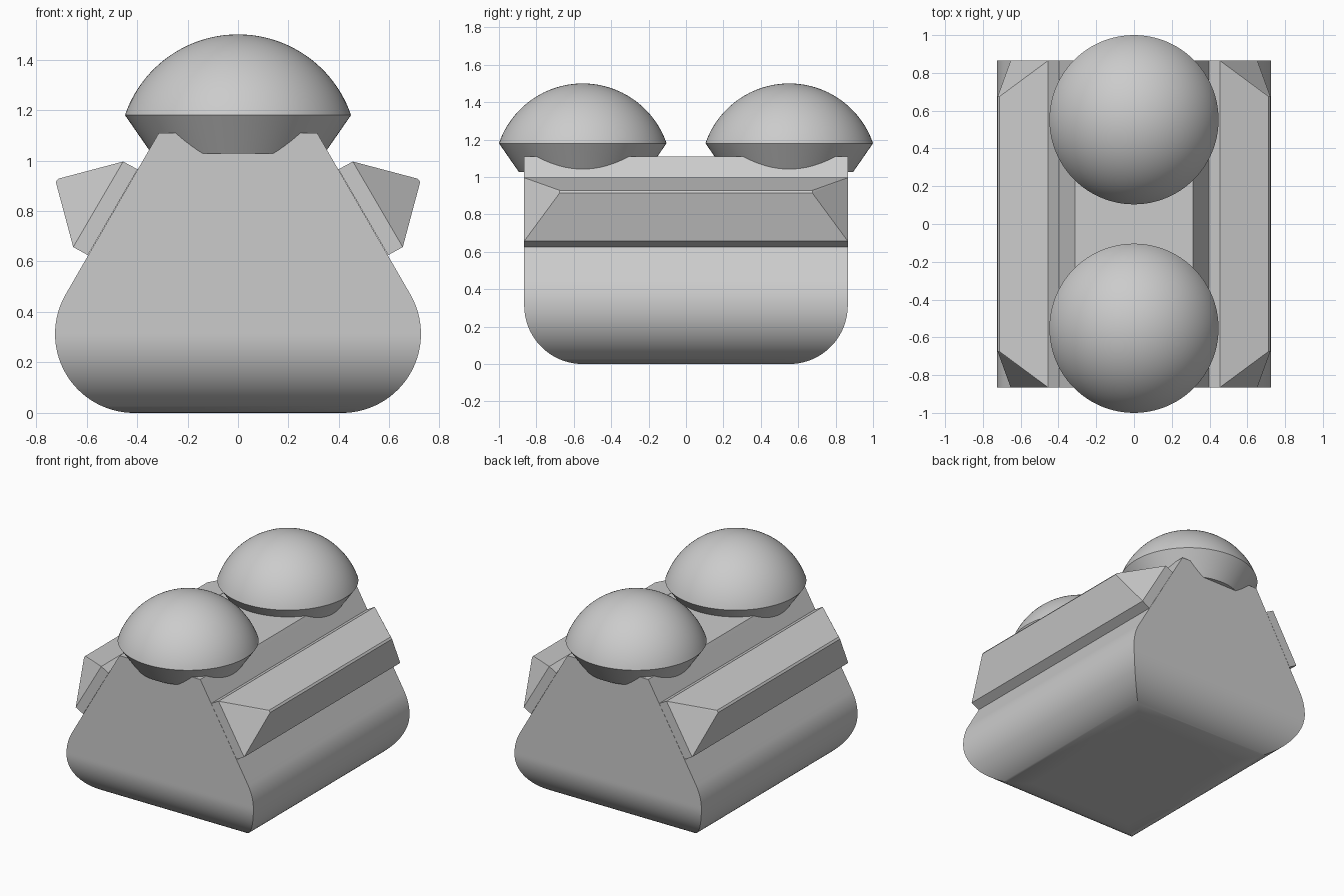
import bpy, bmesh, math
from mathutils import Matrix, Vector

cube = bpy.data.objects.get("Cube")
if cube:
    bpy.data.objects.remove(cube, do_unlink=True)

GREY = (0.6, 0.6, 0.6, 1)
grey = bpy.data.materials.new("plain_grey")
grey.use_nodes = True
grey.diffuse_color = GREY
next(n for n in grey.node_tree.nodes
     if n.type == 'BSDF_PRINCIPLED').inputs["Base Color"].default_value = GREY


def finish(bm, name, smooth=True):
    bmesh.ops.recalc_face_normals(bm, faces=bm.faces)
    mesh = bpy.data.meshes.new(name)
    bm.to_mesh(mesh)
    bm.free()
    mesh.materials.append(grey)
    obj = bpy.data.objects.new(name, mesh)
    bpy.context.collection.objects.link(obj)
    if smooth:
        bpy.ops.object.select_all(action='DESELECT')
        obj.select_set(True)
        bpy.context.view_layer.objects.active = obj
        bpy.ops.object.shade_smooth_by_angle(angle=math.radians(30))
    return obj


HALF_X, HALF_Y, ROUND, TOP = 0.725, 0.865, 0.313, 1.11


def build_body():
    # Stack of rectangles: rounded underside, bulging sides, sloping upper walls
    levels = []
    for i in range(41):
        a = math.radians(-90 + 3 * i)
        reach = ROUND * (math.cos(a) - 1)
        levels.append((HALF_X + reach, HALF_Y + (reach if a < 0 else 0),
                       ROUND * (1 + math.sin(a))))
    x, y, z = levels[-1]
    levels.append((x - (TOP - z) / math.tan(math.radians(60)), y, TOP))

    bm = bmesh.new()
    rings = [[bm.verts.new((sx * x, sy * y, z))
              for sx, sy in ((-1, -1), (1, -1), (1, 1), (-1, 1))]
             for x, y, z in levels]
    for low, high in zip(rings, rings[1:]):
        for k in range(4):
            n = (k + 1) % 4
            bm.faces.new((low[k], low[n], high[n], high[k]))
    bm.faces.new(rings[0][::-1])
    bm.faces.new(rings[-1])
    finish(bm, "body")


def build_rail(side, name):
    # Side rail whose outer edge is cut back at both ends
    profile = [(0.595, 0.625, HALF_Y), (0.653, 0.657, HALF_Y),
               (0.722, 0.915, 0.675), (0.712, 0.928, 0.675),
               (0.455, 0.996, HALF_Y), (0.398, 0.965, HALF_Y)]
    bm = bmesh.new()
    for x, z, y in profile:
        for end in (-1, 1):
            bm.verts.new((side * x, end * y, z))
    bmesh.ops.convex_hull(bm, input=bm.verts)
    bmesh.ops.dissolve_limit(bm, angle_limit=math.radians(1),
                             verts=bm.verts, edges=bm.edges)
    finish(bm, name, smooth=False)


def build_dome(y, name):
    # Spherical cap on a tapered, flat-bottomed base
    rim, rim_z, top_z = 0.448, 1.18, 1.5
    rise = top_z - rim_z
    radius = (rim ** 2 + rise ** 2) / (2 * rise)
    sweep = math.asin(rim / radius)
    points = [(0, 1.027), (0.342, 1.027)]
    for i in range(25):
        a = sweep * (1 - i / 24)
        points.append((radius * math.sin(a),
                       top_z - radius * (1 - math.cos(a))))
    bm = bmesh.new()
    verts = [bm.verts.new((r, 0, z)) for r, z in points]
    edges = [bm.edges.new(pair) for pair in zip(verts, verts[1:])]
    bmesh.ops.spin(bm, geom=verts + edges, cent=Vector(), axis=(0, 0, 1),
                   angle=math.tau, steps=96)
    bmesh.ops.remove_doubles(bm, verts=bm.verts, dist=0.0001)
    bmesh.ops.transform(bm, matrix=Matrix.Translation((0, y, 0)), verts=bm.verts)
    finish(bm, name)


build_body()
for side, label in ((1, "left"), (-1, "right")):
    build_rail(side, label + "_rail")
for y, label in ((-0.552, "front"), (0.552, "back")):
    build_dome(y, label + "_dome")
